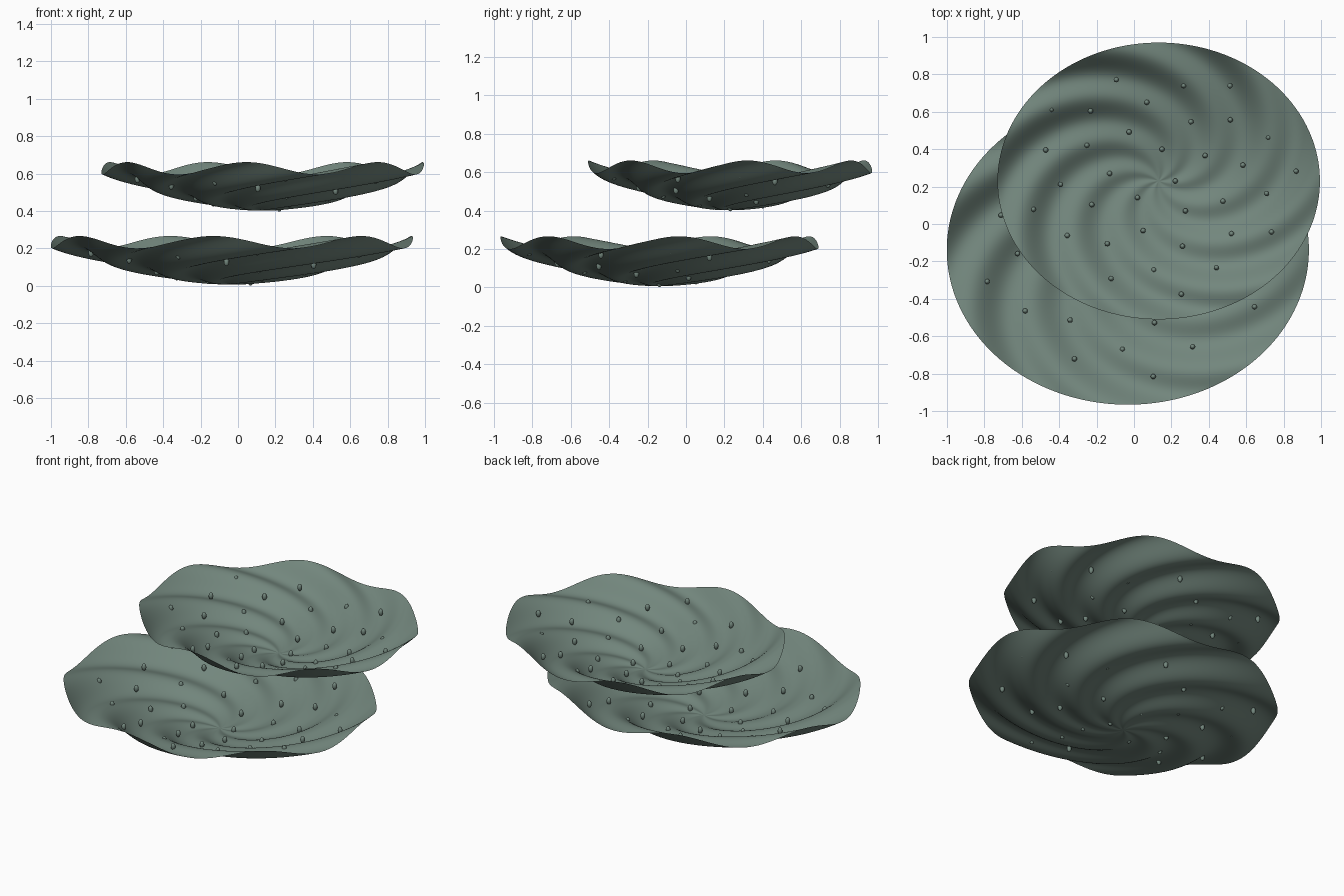
import bpy, bmesh
from math import sin, cos, pi, sqrt, radians
from mathutils import Matrix

if "Cube" in bpy.data.objects:
    bpy.data.objects.remove(bpy.data.objects["Cube"])

RISE, AMP = 0.226, 0.033      # bowl height and ripple height
WAVES, TWIST = 7, 16.0        # spiral ripples
RINGS, SEGS = 48, 168


def material(name, rgb):
    m = bpy.data.materials.new(name)
    m.diffuse_color = (*rgb, 1)
    m.use_nodes = True
    m.node_tree.nodes["Principled BSDF"].inputs["Base Color"].default_value = m.diffuse_color
    return m


plate_mat = material("coral_green", (0.17, 0.24, 0.205))


def finish(bm, name, loc):
    me = bpy.data.meshes.new(name)
    bm.to_mesh(me)
    bm.free()
    for p in me.polygons:
        p.use_smooth = True
    ob = bpy.data.objects.new(name, me)
    ob.location = loc
    me.materials.append(plate_mat)
    bpy.context.collection.objects.link(ob)
    return ob


def bowl(r):
    return RISE * r ** 1.65


# Thin elliptical bowl with spiral ripples growing towards the rim
def plate(name, rx, ry, loc):
    bm = bmesh.new()
    centre = bm.verts.new((0, 0, 0))
    prev = None
    for i in range(1, RINGS + 1):
        r = i / RINGS
        ring = []
        for j in range(SEGS):
            t = 2 * pi * j / SEGS
            wave = cos(WAVES * (t - radians(7)) - TWIST * (r - 1))
            ring.append(bm.verts.new((rx * r * cos(t), ry * r * sin(t),
                                      bowl(r) + AMP * r * wave)))
        for j in range(SEGS):
            k = (j + 1) % SEGS
            if prev:
                bm.faces.new((prev[j], ring[j], ring[k], prev[k]))
            else:
                bm.faces.new((centre, ring[j], ring[k]))
        prev = ring
    return finish(bm, name, loc)


# Small upright polyps spread in a sunflower pattern
def polyps(name, rx, ry, loc):
    bm = bmesh.new()
    for i in range(35):
        r = sqrt(0.0212 * (i + 0.5))
        t = -radians(137.508) * i
        m = (Matrix.Translation((rx * r * cos(t), ry * r * sin(t), bowl(r) + 0.011))
             @ Matrix.Diagonal((1, 1, 1.6, 1)))
        bmesh.ops.create_uvsphere(bm, u_segments=12, v_segments=8, radius=0.014, matrix=m)
    return finish(bm, name, loc)


for tag, rx, ry, loc in (("lower", 0.968, 0.828, (-0.033, -0.138, 0.007)),
                         ("upper", 0.862, 0.740, (0.132, 0.230, 0.402))):
    plate(tag + "_plate", rx, ry, loc)
    polyps(tag + "_polyps", rx, ry, loc)
